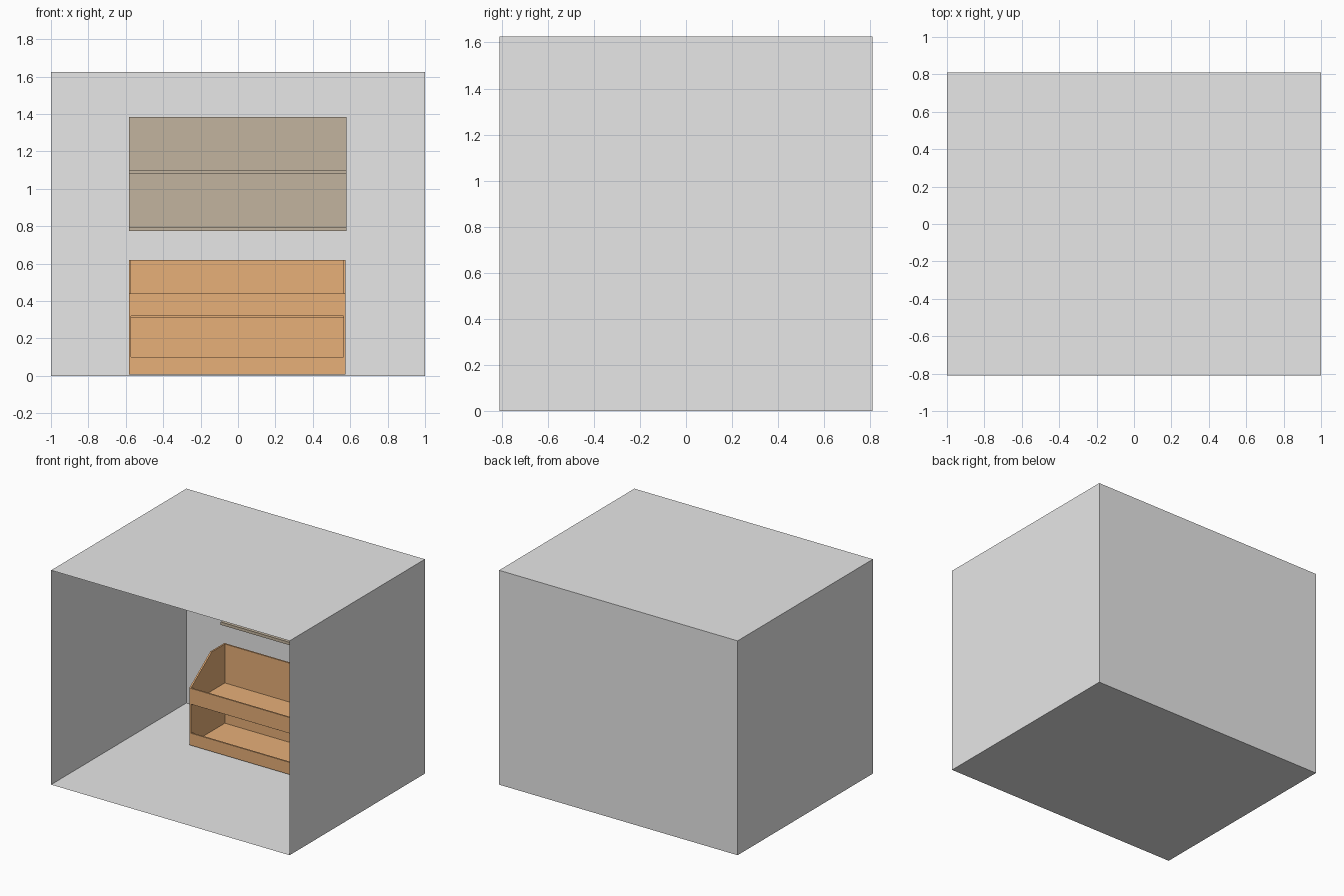
import bpy, bmesh

if "Cube" in bpy.data.objects:
    bpy.data.objects.remove(bpy.data.objects["Cube"])


def material(name, rgb):
    m = bpy.data.materials.new(name)
    m.diffuse_color = (*rgb, 1)
    m.use_nodes = True
    m.node_tree.nodes["Principled BSDF"].inputs["Base Color"].default_value = m.diffuse_color
    return m


GREY = material("wall_grey", (0.80, 0.80, 0.80))
WOOD = material("warm_wood", (0.89, 0.48, 0.21))
DARK = material("dull_wood", (0.54, 0.455, 0.343))


def finish(name, bm, mat):
    bmesh.ops.recalc_face_normals(bm, faces=bm.faces)
    me = bpy.data.meshes.new(name)
    bm.to_mesh(me)
    bm.free()
    me.materials.append(mat)
    ob = bpy.data.objects.new(name, me)
    bpy.context.collection.objects.link(ob)
    return ob


def box(name, lo, hi, mat, open_front=False):
    bm = bmesh.new()
    bmesh.ops.create_cube(bm, size=1)
    for v in bm.verts:
        v.co = [(a + b) / 2 + c * (b - a) for a, b, c in zip(lo, hi, v.co)]
    if open_front:
        front = [f for f in bm.faces if f.calc_center_median().y < lo[1] + 1e-4]
        bmesh.ops.delete(bm, geom=front, context='FACES')
    return finish(name, bm, mat)


def side_panel(name, x0, x1, profile, mat):
    bm = bmesh.new()
    face = bm.faces.new([bm.verts.new((x0, y, z)) for y, z in profile])
    ext = bmesh.ops.extrude_face_region(bm, geom=[face])["geom"]
    moved = [v for v in ext if isinstance(v, bmesh.types.BMVert)]
    bmesh.ops.translate(bm, verts=moved, vec=(x1 - x0, 0, 0))
    return finish(name, bm, mat)


# Room shell of thin sheets, open at the front
box("room_shell", (-1, -0.81, 0), (1, 0.81, 1.625), GREY, open_front=True)

# Floor display unit: two sloped side panels, two shelves, back and lips
L, R, T = -0.583, 0.575, 0.012
FRONT, BACK = 0.25, 0.67
profile = [(FRONT, 0.008), (BACK, 0.008), (BACK, 0.62), (0.50, 0.62), (FRONT, 0.44)]
side_panel("display_side_left", L, L + T, profile, WOOD)
side_panel("display_side_right", R - T, R, profile, WOOD)
box("display_back", (L + T, BACK - T, 0.008), (R - T, BACK, 0.62), WOOD)
for name, top in (("lower_shelf", 0.02), ("upper_shelf", 0.325)):
    box(name, (L + T, FRONT + T, top - T), (R - T, BACK - T, top), WOOD)
for name, z0, z1 in (("lower_lip", 0.008, 0.10), ("upper_lip", 0.32, 0.44)):
    box(name, (L + T, FRONT, z0), (R - T, FRONT + T, z1), WOOD)

# Wall rack: back board with two ledges
RL, RR = -0.583, 0.579
box("rack_back", (RL, 0.785, 0.775), (RR, 0.805, 1.385), DARK)
for name, z in (("rack_ledge_lower", 0.775), ("rack_ledge_upper", 1.08)):
    box(name, (RL, 0.625, z), (RR, 0.785, z + 0.022), DARK)
